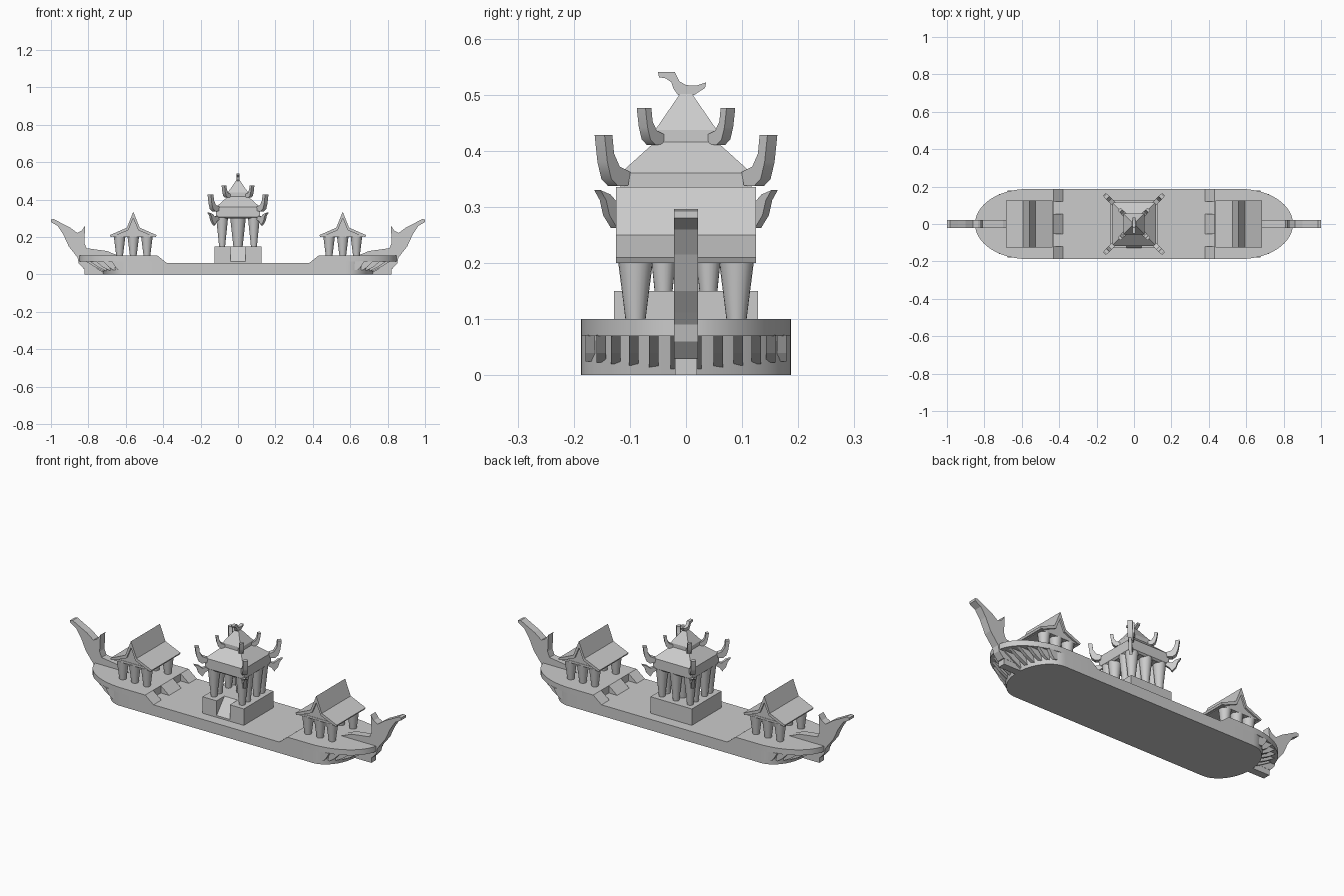
import bpy, bmesh, math
from mathutils import Matrix, Vector

cube = bpy.data.objects.get("Cube")
if cube:
    bpy.data.objects.remove(cube, do_unlink=True)

stone = bpy.data.materials.new("stone_grey")
stone.use_nodes = True
COLOUR = (0.6, 0.6, 0.6, 1)
stone.diffuse_color = COLOUR
stone.node_tree.nodes["Principled BSDF"].inputs["Base Color"].default_value = COLOUR


def make(name, bm, smooth=False):
    bmesh.ops.recalc_face_normals(bm, faces=bm.faces)
    mesh = bpy.data.meshes.new(name)
    bm.to_mesh(mesh)
    bm.free()
    mesh.materials.append(stone)
    ob = bpy.data.objects.new(name, mesh)
    bpy.context.collection.objects.link(ob)
    if smooth:
        bpy.ops.object.select_all(action='DESELECT')
        ob.select_set(True)
        bpy.context.view_layer.objects.active = ob
        bpy.ops.object.shade_smooth_by_angle(angle=math.radians(35))
    return ob


def loft(name, rings, turn=0.0, smooth=False):
    """Skin a stack of equal rings and cap both ends."""
    bm = bmesh.new()
    rot = Matrix.Rotation(turn, 3, 'Z')
    loops = [[bm.verts.new(rot @ Vector(p)) for p in ring] for ring in rings]
    n = len(loops[0])
    for a, b in zip(loops, loops[1:]):
        for i in range(n):
            j = (i + 1) % n
            bm.faces.new((a[i], a[j], b[j], b[i]))
    bm.faces.new(loops[0])
    bm.faces.new(loops[-1])
    return make(name, bm, smooth)


def prism(name, profile, thick, turn=0.0, at=(0, 0, 0), smooth=False):
    """Extrude an upright (outward, height) profile, turned about z."""
    rot = Matrix.Rotation(turn, 3, 'Z')
    h = thick / 2
    rings = [[rot @ Vector((u, w, v)) + Vector(at) for u, v in profile] for w in (-h, h)]
    return loft(name, rings, 0, smooth)


def rect(hx, hy, z, cx=0.0):
    return [(cx - hx, -hy, z), (cx + hx, -hy, z), (cx + hx, hy, z), (cx - hx, hy, z)]


def column(name, x, y, z0, z1, r0, r1):
    bm = bmesh.new()
    bmesh.ops.create_cone(bm, cap_ends=True, segments=20, radius1=r0, radius2=r1, depth=z1 - z0,
                          matrix=Matrix.Translation((x, y, (z0 + z1) / 2)))
    make(name, bm, True)


BEAM, STEP, LOW, DECK = 0.187, 0.43, 0.06, 0.1


def hull_point(angle, reach, start):
    return Vector((start + (reach - start) * math.cos(angle), BEAM * math.sin(angle), 0))


def end_outline(reach, start, z, steps=32):
    pts = [(STEP, -BEAM, z)]
    for i in range(steps + 1):
        p = hull_point(math.pi * (i / steps - 0.5), reach, start)
        pts.append((p.x, p.y, z))
    return pts + [(STEP, BEAM, z)]


# Middle hull with the low deck
loft("middle_hull", [rect(STEP, BEAM, 0), rect(STEP, BEAM, LOW)])

# Profiles reused at both ends
PROW = [(0.64, 0.1), (0.7, 0.125), (0.81, 0.14), (0.822, 0.17), (0.817, 0.262), (0.835, 0.235),
        (0.86, 0.222), (0.9, 0.252), (0.94, 0.272), (0.985, 0.296), (1.0, 0.293), (1.0, 0.28),
        (0.965, 0.26), (0.935, 0.215), (0.905, 0.15), (0.875, 0.112), (0.858, 0.09),
        (0.852, 0.06), (0.825, 0.03), (0.7, 0.03)]
ROOF = [(0, 0.335), (0.034, 0.25), (0.125, 0.21), (0.12, 0.2)]
UNDER = [(0.1, 0.205), (0.027, 0.236), (0, 0.3)]


def mirrored(half):
    return half + [(-u, v) for u, v in reversed(half) if u]


for side, turn in (("left", 0.0), ("right", math.pi)):
    sign = 1 if turn == 0 else -1
    # Hull end, overhanging upper deck and keel
    loft(side + "_hull_end", [end_outline(0.72, 0.58, 0), end_outline(0.74, 0.58, 0.07)], turn, True)
    loft(side + "_end_deck", [end_outline(0.85, 0.57, 0.07), end_outline(0.85, 0.57, DECK)], turn, True)
    loft(side + "_keel", [rect(0.08, 0.02, z, 0.74) for z in (0, 0.035)], turn)
    prism(side + "_prow", PROW, 0.042, turn)

    # Radiating brackets below the overhang
    for i in range(12):
        angle = math.radians(-66 + 12 * i)
        a = hull_point(angle, 0.71, 0.58)
        b = hull_point(angle, 0.83, 0.57)
        d = b - a
        length = d.length
        base = 0.008 + 0.018 * abs(math.sin(angle))
        prism(side + "_hull_bracket",
              [(-0.03, base), (0.01, base), (length * 0.55, 0.04), (length, 0.072), (-0.03, 0.072)],
              0.017, math.atan2(d.y, d.x) + turn, a * sign)

    # Ramps between the decks
    for y, width in ((-0.153, 0.068), (0, 0.105), (0.153, 0.068)):
        prism(side + "_ramp", [(0.38, LOW), (STEP, LOW), (STEP, DECK)], width, turn, (0, y, 0))

    # Open pavilion: columns, beams, gable wall and steep roof
    cx = 0.56 * sign
    for x in (-0.073, 0, 0.073):
        for y in (-0.09, 0.09):
            column(side + "_pavilion_column", cx + x, y, DECK, 0.203, 0.018, 0.031)
    loft(side + "_pavilion_beam", [rect(0.108, 0.118, z, cx) for z in (0.2, 0.212)])
    prism(side + "_pavilion_gable", mirrored([(0, 0.305), (0.028, 0.238), (0.1, 0.207)]),
          0.232, 0, (cx, 0, 0))
    shell = ROOF + UNDER
    for face in (1, -1):
        prism(side + "_pavilion_roof", [(u * face, v) for u, v in shell], 0.25, 0, (cx, 0, 0))

# Central pedestal with a sloped entrance at the front
for x in (-0.0825, 0.0825):
    loft("pedestal_side", [rect(0.0425, 0.128, z, x) for z in (LOW, 0.15)])
prism("pedestal_entrance", [(-0.128, LOW), (-0.128, 0.07), (-0.06, 0.15), (0.128, 0.15), (0.128, LOW)],
      0.08, math.pi / 2)

# Central columns
for x in (-0.085, 0.085):
    for y in (-0.085, -0.04, 0.04, 0.085):
        column("tower_column", x, y, 0.15, 0.305, 0.016, 0.032)
column("tower_core", 0, 0.03, 0.15, 0.305, 0.025, 0.042)
column("tower_back_column", 0, 0.085, 0.15, 0.305, 0.016, 0.032)

# Two-tier tower roof
TIERS = [(0.108, 0.298), (0.117, 0.306), (0.117, 0.36), (0.055, 0.416), (0.055, 0.437), (0.011, 0.501)]
loft("tower_roof", [rect(h, h, z) for h, z in TIERS])

# Upturned corner horns on both tiers, and brackets under the eaves
HORN = [(0.108, 0.362), (0.112, 0.338), (0.13, 0.337), (0.142, 0.35), (0.149, 0.38), (0.154, 0.428),
        (0.14, 0.428), (0.137, 0.395), (0.127, 0.372)]
BRACKET = [(0.1, 0.3), (0.118, 0.283), (0.128, 0.262), (0.142, 0.285), (0.148, 0.312),
           (0.158, 0.33), (0.14, 0.322), (0.128, 0.308), (0.1, 0.315)]
DIAG = math.sqrt(2)
for k in range(4):
    turn = math.pi / 4 + k * math.pi / 2
    prism("lower_horn", [(u * DIAG, v) for u, v in HORN], 0.025, turn, smooth=True)
    prism("upper_horn", [((0.08 + (u - 0.154) * 0.75) * DIAG, 0.476 + (v - 0.428) * 0.72)
                         for u, v in HORN], 0.022, turn, smooth=True)
    prism("eave_bracket", [(u * DIAG, v) for u, v in BRACKET], 0.016, turn, smooth=True)

# Bird finial
BIRD = [(-0.05, 0.54), (-0.02, 0.54), (-0.012, 0.524), (0, 0.517), (0.018, 0.516), (0.036, 0.522),
        (0.034, 0.512), (0.014, 0.499), (-0.014, 0.499), (-0.022, 0.51), (-0.026, 0.522), (-0.036, 0.529),
        (-0.048, 0.531)]
prism("bird_finial", BIRD, 0.018, math.pi / 2)
